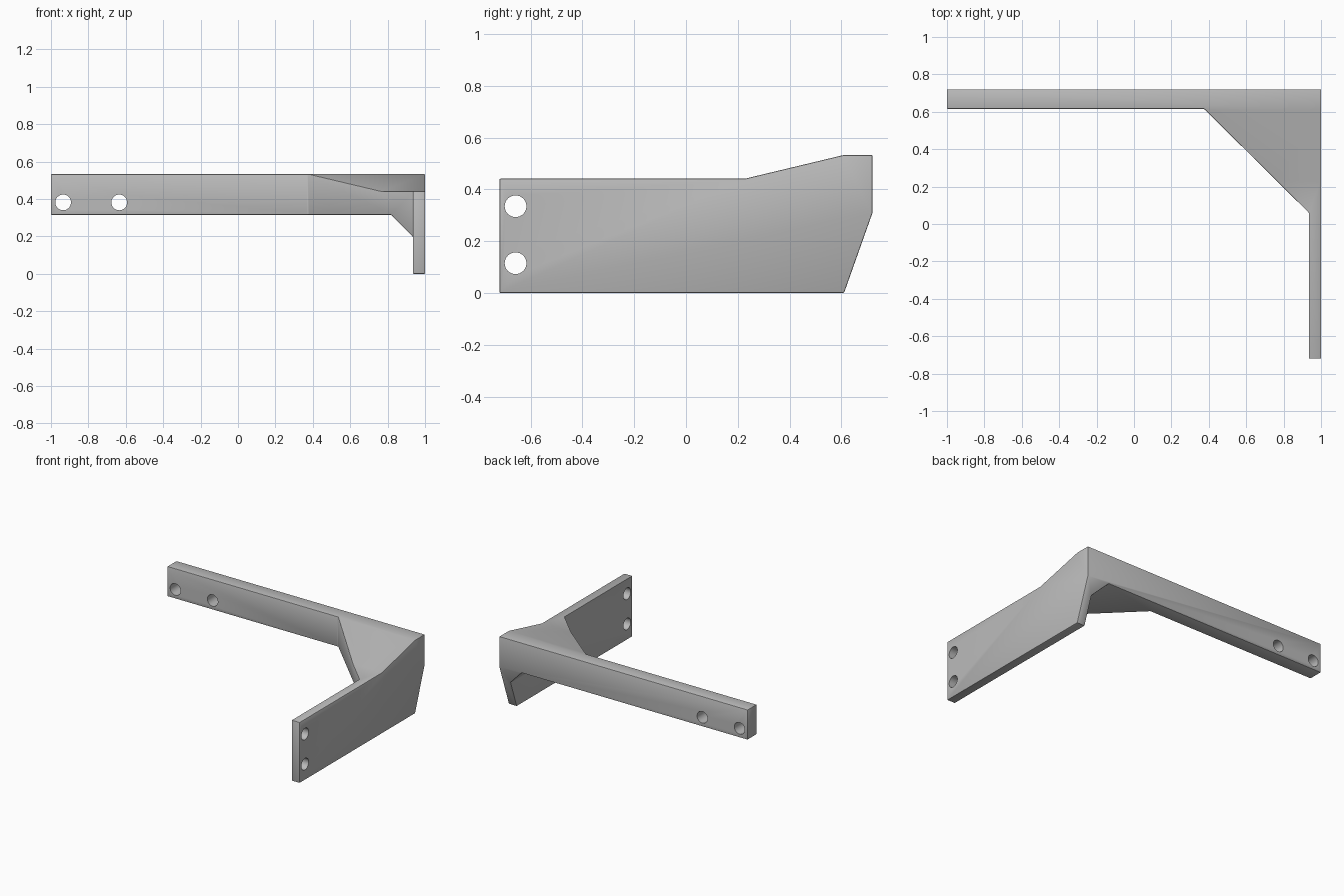
import bpy, bmesh, math
from mathutils import Vector

cube = bpy.data.objects.get("Cube")
if cube:
    bpy.data.objects.remove(cube, do_unlink=True)

grey = bpy.data.materials.new("plain_grey")
grey.use_nodes = True
colour = (0.5, 0.5, 0.5, 1)
grey.diffuse_color = colour
grey.node_tree.nodes["Principled BSDF"].inputs["Base Color"].default_value = colour


def prism(name, outline, axis):
    """Extrude a 2D outline right through the model along one axis."""
    place = {"x": lambda a, b, t: (t, a, b),
             "y": lambda a, b, t: (a, t, b),
             "z": lambda a, b, t: (a, b, t)}[axis]
    bm = bmesh.new()
    face = bm.faces.new([bm.verts.new(place(a, b, -1.5)) for a, b in outline])
    moved = bmesh.ops.extrude_face_region(bm, geom=[face])["geom"]
    verts = [v for v in moved if isinstance(v, bmesh.types.BMVert)]
    bmesh.ops.translate(bm, verts=verts, vec=Vector(place(0, 0, 3)))
    bmesh.ops.recalc_face_normals(bm, faces=bm.faces)
    mesh = bpy.data.meshes.new(name)
    bm.to_mesh(mesh)
    bm.free()
    mesh.materials.append(grey)
    obj = bpy.data.objects.new(name, mesh)
    bpy.context.collection.objects.link(obj)
    return obj


def apply(obj, mod):
    bpy.ops.object.select_all(action="DESELECT")
    bpy.context.view_layer.objects.active = obj
    obj.select_set(True)
    bpy.ops.object.modifier_apply(modifier=mod.name)


def combine(obj, tool, operation):
    mod = obj.modifiers.new("combine", "BOOLEAN")
    mod.operation = operation
    mod.solver = "EXACT"
    mod.object = tool
    tool.hide_render = True
    apply(obj, mod)
    bpy.data.objects.remove(tool, do_unlink=True)


def circle(a, b, radius=0.042, sides=32):
    steps = [2 * math.pi * i / sides for i in range(sides)]
    return [(a + radius * math.cos(t), b + radius * math.sin(t)) for t in steps]


# Plan: long beam, side plate and diagonal gusset
bracket = prism("corner_bracket", [
    (-1, 0.615), (0.375, 0.615), (0.935, 0.06), (0.935, -1),
    (1, -1), (1, 1), (-1, 1)], "z")

# Side: sloping shoulder on top and slanted lower back corner
side = prism("side_profile", [
    (-0.72, 0), (0.61, 0), (0.72, 0.31), (0.72, 0.533),
    (0.61, 0.533), (0.23, 0.442), (-0.72, 0.442)], "x")

# Front: beam underside with a sloped haunch down to the plate
front = prism("front_profile", [
    (-1.2, 0.315), (0.82, 0.315), (0.935, 0.2), (0.935, -0.2),
    (1.2, -0.2), (1.2, 0.8), (-1.2, 0.8)], "y")

combine(bracket, side, "INTERSECT")
combine(bracket, front, "INTERSECT")

# Merge coplanar pieces, then soften the edges a little
bm = bmesh.new()
bm.from_mesh(bracket.data)
bmesh.ops.remove_doubles(bm, verts=bm.verts, dist=0.0005)
bmesh.ops.dissolve_limit(bm, angle_limit=math.radians(1),
                         verts=bm.verts, edges=bm.edges)
bm.to_mesh(bracket.data)
bm.free()
bevel = bracket.modifiers.new("soft_edges", "BEVEL")
bevel.width = 0.005
bevel.segments = 2
bevel.limit_method = "ANGLE"
bevel.angle_limit = math.radians(30)
apply(bracket, bevel)

# Two bolt holes through the beam and two through the plate
# (each drill passes only through its own arm)
for x in (-0.935, -0.635):
    combine(bracket, prism("beam_drill", circle(x, 0.382), "y"), "DIFFERENCE")
for z in (0.115, 0.335):
    combine(bracket, prism("plate_drill", circle(-0.658, z), "x"), "DIFFERENCE")

bpy.ops.object.shade_smooth_by_angle(angle=math.radians(25))
